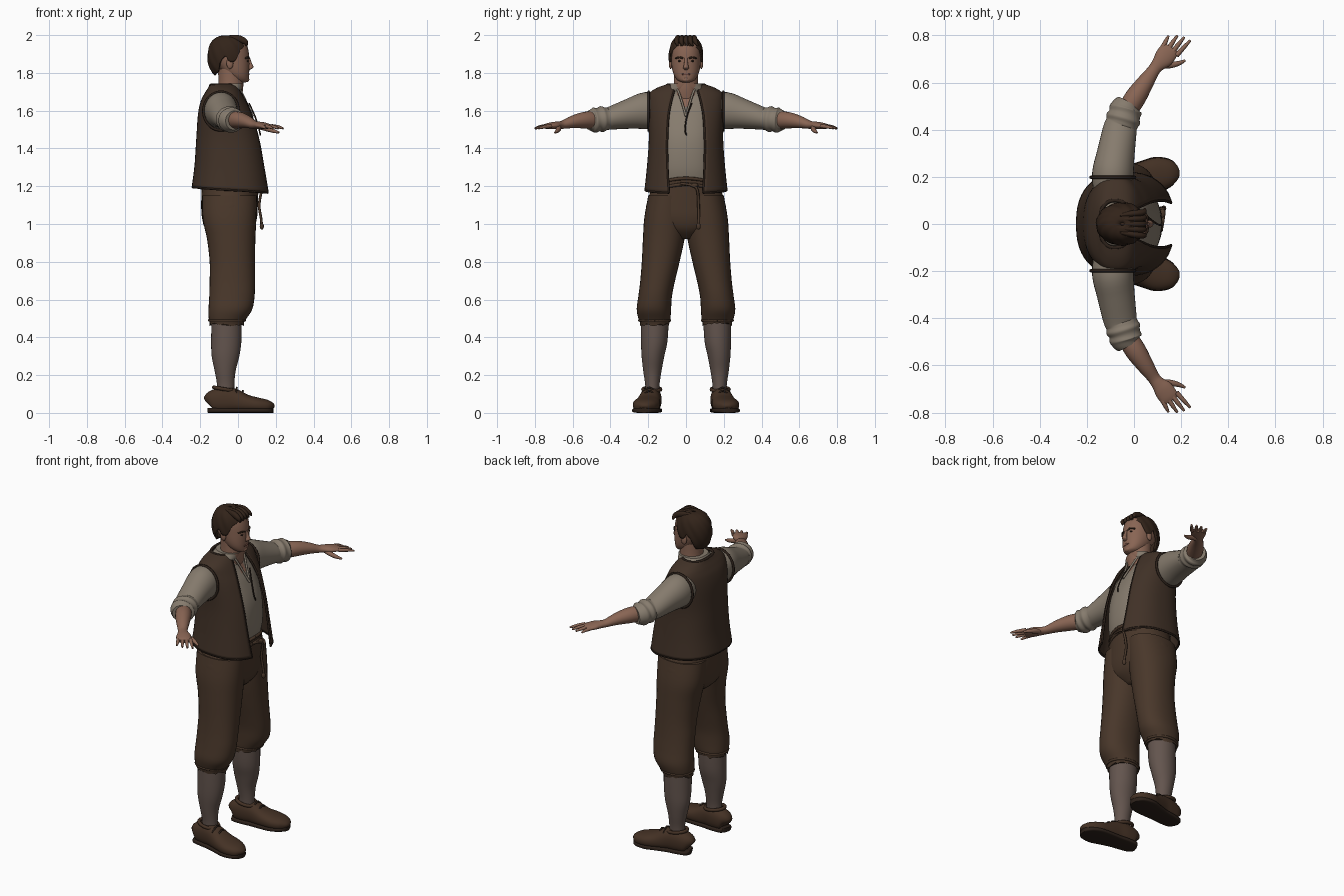
import bpy, bmesh, math, random
from mathutils import Vector

random.seed(4)
if "Cube" in bpy.data.objects:
    bpy.data.objects.remove(bpy.data.objects["Cube"])


def material(name, *rgb):
    m = bpy.data.materials.new(name)
    m.use_nodes = True
    m.diffuse_color = (*rgb, 1)
    m.node_tree.nodes["Principled BSDF"].inputs["Base Color"].default_value = (*rgb, 1)
    return m


SKIN = material("skin", .25, .13, .088)
HAIR = material("dark brown hair", .032, .017, .01)
SHIRT = material("linen shirt", .24, .2, .155)
VEST = material("brown vest", .052, .031, .02)
TRIM = material("dark trim", .025, .015, .01)
TROUSERS = material("brown trousers", .066, .038, .023)
SOCK = material("grey brown sock", .125, .09, .076)
LEATHER = material("shoe leather", .058, .031, .018)
LIP = material("lips", .2, .085, .062)
Z, Y = Vector((0, 0, 1)), Vector((0, 1, 0))


def smooth_rows(secs, steps):
    """Catmull-Rom interpolation of section tuples."""
    out, n = [], len(secs)
    for i in range(n - 1):
        a, b, c, d = (secs[min(max(i + k, 0), n - 1)] for k in (-1, 0, 1, 2))
        for s in range(steps):
            t = s / steps
            out.append([q + .5 * t * (r - p + t * (2 * p - 5 * q + 4 * r - w + t * (3 * (q - r) + w - p)))
                        for p, q, r, w in zip(a, b, c, d)])
    return out + [list(secs[-1])]


def power(v, p):
    return math.copysign(abs(v) ** p, v)


def skin_rows(name, rows, mat, closed=True, thick=0):
    """Turn rows of points into a smooth surface."""
    bm = bmesh.new()
    grid = [[bm.verts.new(p) for p in row] for row in rows]
    n = len(grid[0])
    for low, high in zip(grid, grid[1:]):
        for i in range(n if closed else n - 1):
            j = (i + 1) % n
            bm.faces.new((low[i], low[j], high[j], high[i]))
    if closed and not thick:
        bm.faces.new(grid[0])
        bm.faces.new(grid[-1])
    bmesh.ops.recalc_face_normals(bm, faces=bm.faces)
    mesh = bpy.data.meshes.new(name)
    bm.to_mesh(mesh)
    bm.free()
    mesh.materials.append(mat)
    mesh.polygons.foreach_set("use_smooth", [True] * len(mesh.polygons))
    mesh.set_sharp_from_angle(angle=math.radians(50))
    ob = bpy.data.objects.new(name, mesh)
    bpy.context.collection.objects.link(ob)
    if thick:
        mod = ob.modifiers.new("thickness", "SOLIDIFY")
        mod.thickness, mod.offset = thick, 0
    return ob


def loft(name, secs, mat, side=1, p=1, n=32, ref=None, steps=4, rag=0, floor=None):
    """Sections are x, y, z and two radii; level rings unless ref gives a path frame."""
    rows, data = [], smooth_rows(secs, steps)
    for k, (x, y, z, a, b) in enumerate(data):
        u, v = Vector((1, 0, 0)), Y
        if ref:
            before, after = data[max(k - 1, 0)], data[min(k + 1, len(data) - 1)]
            t = (Vector(after[:3]) - Vector(before[:3])).normalized()
            u = t.cross(ref).normalized()
            v = u.cross(t)
        row = []
        for i in range(n):
            ang = math.tau * i / n
            q = Vector((x, y, z)) + u * a * power(math.cos(ang), p) + v * b * power(math.sin(ang), p)
            if rag and k == 0:
                q.z -= random.random() * rag
            if floor is not None:
                q.z = max(q.z, floor)
            row.append((q.x, q.y * side, q.z))
        rows.append(row)
    return skin_rows(name, rows, mat)


def tube(name, pts, r, mat, side=1, ref=Z, n=8):
    return loft(name, [(*p, r, r) for p in pts], mat, side, n=n, ref=ref)


def blob(name, loc, scale, mat):
    bpy.ops.mesh.primitive_uv_sphere_add(segments=20, ring_count=12, location=loc)
    ob = bpy.context.object
    ob.name, ob.scale = name, scale
    ob.data.materials.append(mat)
    bpy.ops.object.shade_smooth()


# Shirt body with open neckline
shirt = loft("shirt_body", [
    (-.05, 0, 1.19, .14, .165), (-.045, 0, 1.3, .16, .175), (-.045, 0, 1.45, .155, .17),
    (-.065, 0, 1.58, .13, .17), (-.075, 0, 1.65, .1, .165), (-.075, 0, 1.69, .085, .14),
    (-.06, 0, 1.72, .083, .1), (-.05, 0, 1.745, .078, .08)], SHIRT, p=.85, n=64, steps=6)
shirt.data.materials.append(SKIN)
for f in shirt.data.polygons:
    c = f.center
    if c.x > -.03 and abs(c.y) < (c.z - 1.58) * .33:
        f.material_index = 1
for s in (1, -1):
    tube("shirt_placket", [(.078, 0, 1.57), (.05, .017, 1.63), (.022, .036, 1.69), (.0, .055, 1.735)],
         .006, SHIRT, s, Y)
tube("shirt_lace", [(.058, .03, 1.64), (.09, .005, 1.57), (.112, -.005, 1.5), (.118, .003, 1.47)], .004, TRIM, ref=Y)

# Vest: open shell, rows hold height, back x, front x, half width, front edge y
VEST_ROWS = smooth_rows([
    (1.165, -.24, .167, .215, .09), (1.3, -.226, .148, .202, .098), (1.45, -.216, .122, .192, .1),
    (1.58, -.207, .078, .197, .092), (1.65, -.192, .042, .198, .078), (1.69, -.172, .018, .19, .068),
    (1.717, -.155, .0, .15, .06), (1.735, -.145, -.015, .1, .055)], 5)


def vest_row(row, n=56):
    z, back, front, w, edge = row
    p, pts = .82, []
    start = math.asin((edge / w) ** (1 / p))
    for i in range(n + 1):
        ang = start + (math.tau - 2 * start) * i / n
        c = math.cos(ang)
        hem = .03 * (1 - c) / 2 * max(0, 1 - (z - 1.165) / .15)
        pts.append(((back + front) / 2 + (front - back) / 2 * power(c, p), w * power(math.sin(ang), p), z + hem))
    return pts


vest_pts = [vest_row(r) for r in VEST_ROWS]
skin_rows("vest", vest_pts, VEST, closed=False, thick=.01)
tube("vest_hem", vest_pts[0][::2], .006, TRIM)
tube("vest_collar", vest_pts[-1][::4], .008, TRIM)
for side, k in (("left", 0), ("right", -1)):
    tube("vest_edge_" + side, [r[k] for r in vest_pts[::3]], .006, TRIM, ref=Y)

# Trousers seat, waistband and drawstring
loft("trouser_seat", [
    (-.04, 0, .92, .07, .05), (-.045, 0, .97, .125, .15), (-.045, 0, 1.03, .145, .208),
    (-.045, 0, 1.1, .15, .21), (-.042, 0, 1.18, .15, .186), (-.04, 0, 1.235, .15, .176)], TROUSERS, p=.9, n=48)
for z in (1.2, 1.232):
    tube("waistband_roll", [(-.04 + .152 * math.cos(a), .175 * math.sin(a), z + .01 * math.cos(a * 3))
                            for a in (math.tau * i / 24 for i in range(25))], .009, TROUSERS)
tube("drawstring", [(.115, -.03, 1.215), (.125, .03, 1.205), (.125, .06, 1.18), (.112, .066, 1.1),
                    (.122, .068, 1.03), (.126, .066, .985)], .007, TROUSERS, ref=Y)
blob("drawstring_knot", (.126, .066, .988), (.011, .012, .018), TROUSERS)
blob("drawstring_bow", (.122, .045, 1.205), (.012, .02, .013), TROUSERS)

for s, side in ((1, "left"), (-1, "right")):
    # Legs
    loft("trouser_leg_" + side, [
        (-.06, .165, .478, .09, .078), (-.055, .167, .5, .1, .085), (-.04, .17, .55, .116, .091),
        (-.032, .163, .62, .12, .089), (-.03, .15, .7, .12, .092), (-.03, .134, .8, .12, .1),
        (-.036, .118, .92, .128, .11), (-.045, .108, 1.03, .142, .113), (-.045, .095, 1.15, .145, .105)],
        TROUSERS, s, p=.92, rag=.02)
    tube("trouser_cuff_" + side, [(-.058 + .094 * math.cos(a), .166 + .081 * math.sin(a), .49)
                                  for a in (math.tau * i / 16 for i in range(17))], .007, TROUSERS, s)
    loft("sock_" + side, [
        (-.065, .178, .08, .045, .036), (-.065, .178, .15, .046, .038), (-.068, .178, .22, .055, .048),
        (-.066, .175, .3, .073, .06), (-.062, .168, .38, .08, .07), (-.06, .165, .5, .08, .074)], SOCK, s)

    # Shoes with sole, collar and lace
    shoe = [(-.156, .175, .05, .02, .03), (-.14, .178, .06, .045, .055), (-.08, .183, .068, .054, .068),
            (-.025, .19, .066, .056, .064), (.04, .2, .05, .065, .048), (.1, .211, .042, .071, .04),
            (.15, .218, .036, .058, .034), (.178, .22, .03, .036, .024), (.187, .221, .025, .014, .01)]
    loft("shoe_upper_" + side, shoe, LEATHER, s, p=.85, ref=Z, floor=.01)
    loft("shoe_sole_" + side, [(x, y, .013, w * 1.05, .013) for x, y, z, w, h in shoe], TRIM, s, p=.5, ref=Z)
    tube("shoe_collar_" + side, [(-.07 + .058 * math.cos(a), .181 + .046 * math.sin(a), .125 - .01 * math.cos(a))
                                 for a in (math.tau * i / 16 for i in range(17))], .01, LEATHER, s)
    for x, z in ((-.01, .13), (.022, .113)):
        tube("shoe_lace_" + side, [(x, .155, z - .025), (x + .004, .194, z + .004), (x, .235, z - .025)], .005, TRIM, s)

    # Sleeve with rolled cuff
    loft("sleeve_" + side, [
        (-.09, .13, 1.6, .08, .085), (-.09, .21, 1.6, .088, .098), (-.077, .3, 1.583, .08, .08),
        (-.06, .4, 1.56, .072, .061), (-.052, .425, 1.557, .068, .06), (-.046, .445, 1.555, .074, .069),
        (-.04, .465, 1.553, .067, .062), (-.035, .485, 1.55, .07, .067), (-.03, .5, 1.549, .062, .058),
        (-.022, .515, 1.548, .05, .05)], SHIRT, s, ref=Z)
    tube("armhole_trim_" + side, [(-.09 + .093 * math.cos(a), .198, 1.598 + .102 * math.sin(a))
                                  for a in (math.tau * i / 20 for i in range(21))], .007, TRIM, s, Y)

    # Forearm, hand and fingers
    loft("forearm_and_palm_" + side, [
        (-.035, .47, 1.55, .042, .045), (.005, .535, 1.55, .045, .044), (.048, .6, 1.54, .036, .033),
        (.082, .65, 1.526, .027, .022), (.102, .676, 1.523, .03, .02), (.125, .702, 1.521, .041, .019),
        (.146, .732, 1.518, .041, .015), (.157, .749, 1.515, .037, .01)], SKIN, s, n=24, ref=Z)
    for base, mid, tip in (((.12, .745), (.135, .775), (.146, .798)), ((.144, .74), (.165, .772), (.184, .8)),
                           ((.163, .73), (.191, .765), (.213, .793)), ((.18, .715), (.212, .75), (.239, .779))):
        loft("finger_" + side, [(*base, 1.518, .011, .011), (*mid, 1.514, .009, .009),
                                (*tip, 1.506, .005, .005)], SKIN, s, n=10, ref=Z)
    loft("thumb_" + side, [(.115, .675, 1.515, .014, .014), (.155, .675, 1.503, .014, .013),
                           (.19, .682, 1.492, .01, .01), (.217, .694, 1.484, .005, .005)], SKIN, s, n=12, ref=Z)

    # Ear, eye and brow
    blob("ear_" + side, (-.043, s * .081, 1.85), (.018, .01, .029), SKIN)
    blob("eye_" + side, (.05, s * .032, 1.863), (.006, .012, .005), TRIM)
    tube("brow_" + side, [(.058, .015, 1.877), (.055, .034, 1.883), (.038, .055, 1.877)], .005, HAIR, s)

# Neck and head
loft("neck", [(-.055, 0, 1.65, .07, .085), (-.045, 0, 1.7, .07, .074), (-.038, 0, 1.74, .066, .065),
              (-.04, 0, 1.82, .066, .064)], SKIN)
loft("head", [(.02, 0, 1.75, .022, .02), (.012, 0, 1.76, .043, .043), (-.002, 0, 1.785, .06, .062),
              (-.018, 0, 1.82, .078, .073), (-.037, 0, 1.87, .097, .079), (-.045, 0, 1.92, .1, .08),
              (-.045, 0, 1.96, .085, .07), (-.045, 0, 1.982, .04, .04)], SKIN, p=.93)
loft("nose", [(.058, 0, 1.878, .006, .008), (.064, 0, 1.85, .01, .01), (.068, 0, 1.832, .014, .014),
              (.065, 0, 1.823, .011, .015), (.057, 0, 1.816, .005, .008)], SKIN, n=16)
blob("lips", (.055, 0, 1.793), (.007, .024, .006), LIP)
blob("chin", (.045, 0, 1.765), (.015, .022, .014), SKIN)

# Hair cap: hairline elevation follows the angle from the front
HAIRLINE = [(0, 33), (35, 30), (55, 18), (72, -14), (88, -14), (98, 4), (112, -10), (128, -48), (180, -62)]


def hairline(deg):
    for (a, e), (b, f) in zip(HAIRLINE, HAIRLINE[1:]):
        if deg <= b:
            return e + (f - e) * (deg - a) / (b - a)
    return HAIRLINE[-1][1]


hair_rows = []
for k in range(21):
    row = []
    for i in range(72):
        deg = i * 5
        ang, low = math.radians(deg), hairline(min(deg, 360 - deg))
        phi = math.radians(low + (89 - low) * k / 20)
        r = math.cos(phi) ** .62 * (1 + .02 * math.sin(ang * 11 + phi * 7))
        row.append((-.05 + .105 * r * math.cos(ang), .085 * r * math.sin(ang), 1.885 + .108 * math.sin(phi)))
    hair_rows.append(row)
skin_rows("hair", hair_rows, HAIR, thick=.012)
for y in (-.045, -.022, 0, .022, .045):
    loft("hair_lock", [(-.06, y * .8, 1.983, .015, .008), (.0, y, 1.982, .018, .014), (.038, y * 1.1, 1.965, .015, .012),
                       (.046, y * 1.2 + .01, 1.943, .005, .004)], HAIR, n=12, ref=Y)
